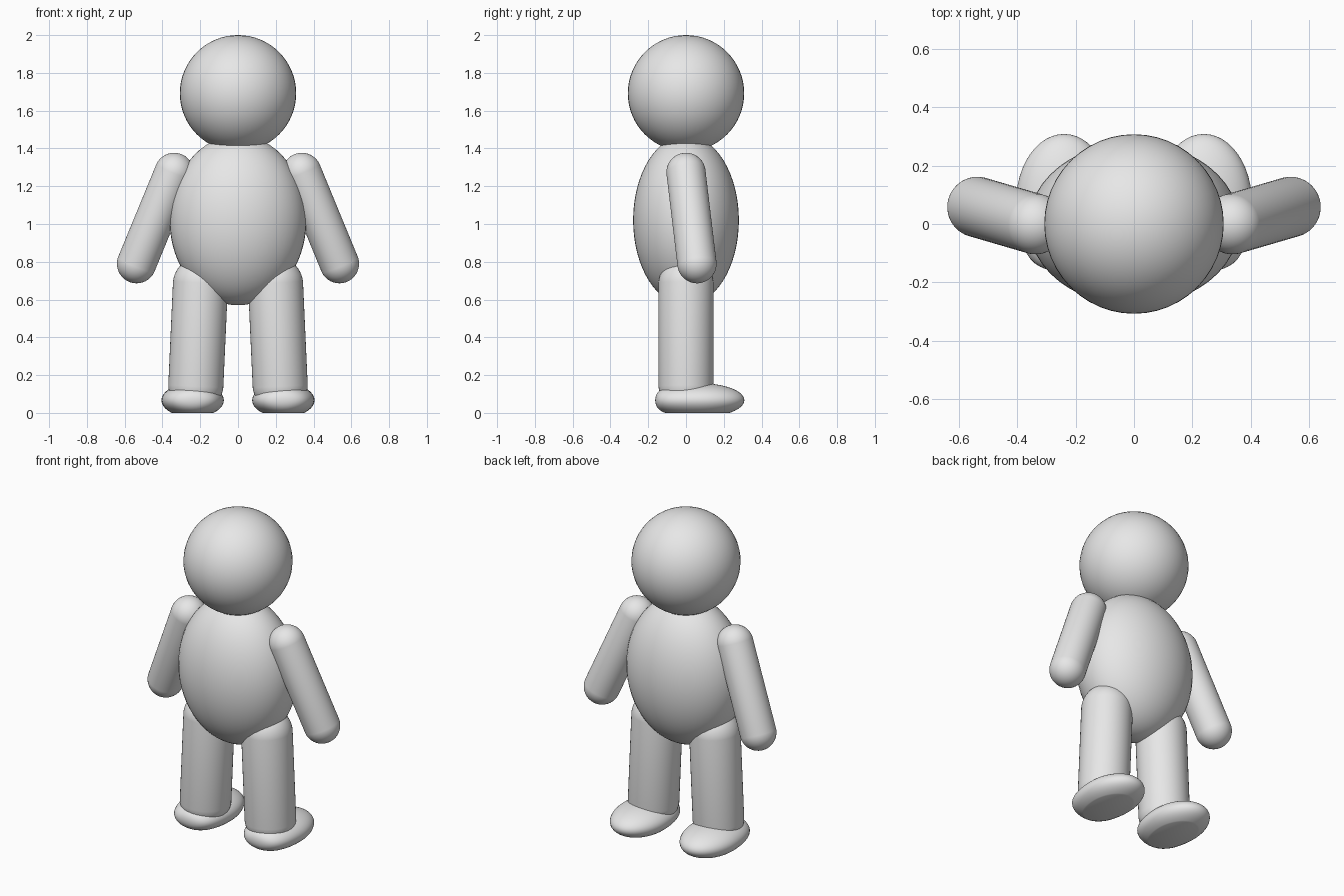
import bpy
import bmesh
from mathutils import Matrix, Vector

cube = bpy.data.objects.get("Cube")
if cube:
    bpy.data.objects.remove(cube, do_unlink=True)

GREY = (0.8, 0.8, 0.8, 1.0)
grey = bpy.data.materials.new("plain grey")
grey.use_nodes = True
grey.diffuse_color = GREY
grey.node_tree.nodes["Principled BSDF"].inputs["Base Color"].default_value = GREY


def finish(bm, name):
    """Turn a bmesh into a smooth grey object."""
    bmesh.ops.recalc_face_normals(bm, faces=bm.faces)
    mesh = bpy.data.meshes.new(name)
    bm.to_mesh(mesh)
    bm.free()
    mesh.materials.append(grey)
    obj = bpy.data.objects.new(name, mesh)
    bpy.context.collection.objects.link(obj)
    bpy.ops.object.select_all(action="DESELECT")
    obj.select_set(True)
    bpy.context.view_layer.objects.active = obj
    bpy.ops.object.shade_smooth_by_angle()
    return obj


def unit_sphere(rings):
    bm = bmesh.new()
    bmesh.ops.create_uvsphere(bm, u_segments=48, v_segments=rings, radius=1)
    return bm


def ellipsoid(name, centre, radii):
    bm = unit_sphere(32)
    bmesh.ops.transform(bm, verts=bm.verts,
                        matrix=Matrix.Translation(centre) @ Matrix.Diagonal((*radii, 1)))
    return finish(bm, name)


def capsule(name, start, end, radius):
    """Round-ended limb; the odd ring count lets the middle band stretch."""
    start, end = Vector(start), Vector(end)
    axis = end - start
    bm = unit_sphere(25)
    for v in bm.verts:
        upper = v.co.z > 0
        v.co *= radius
        if upper:
            v.co.z += axis.length
    turn = axis.to_track_quat("Z", "Y").to_matrix().to_4x4()
    bmesh.ops.transform(bm, verts=bm.verts, matrix=Matrix.Translation(start) @ turn)
    return finish(bm, name)


def foot(name, side):
    """Oval foot with a fuller heel and a flat sole, toes towards +y."""
    bm = unit_sphere(32)
    for v in bm.verts:
        if v.co.y < 0:
            v.co.y *= 1.3 - 0.3 * v.co.y ** 2
        v.co = Vector((v.co.x * 0.165 + side * 0.24,
                       v.co.y * 0.236 + 0.073,
                       v.co.z * 0.09 + 0.067))
    cut = bmesh.ops.bisect_plane(bm, geom=bm.verts[:] + bm.edges[:] + bm.faces[:],
                                 plane_co=(0, 0, 0), plane_no=(0, 0, -1),
                                 clear_outer=True)
    rim = [e for e in cut["geom_cut"] if isinstance(e, bmesh.types.BMEdge)]
    bmesh.ops.contextual_create(bm, geom=rim)
    return finish(bm, name)


# Head and torso
ellipsoid("head", (0, 0, 1.692), (0.308, 0.308, 0.308))
ellipsoid("torso", (0, 0, 1.02), (0.362, 0.28, 0.45))

# Paired limbs; the model's left is +x
for word, side in (("left", 1), ("right", -1)):
    capsule(word + "_arm", (side * 0.537, 0.058, 0.79), (side * 0.338, 0, 1.273), 0.104)
    capsule(word + "_leg", (side * 0.223, 0, 0.15), (side * 0.199, 0, 0.68), 0.146)
    foot(word + "_foot", side)
